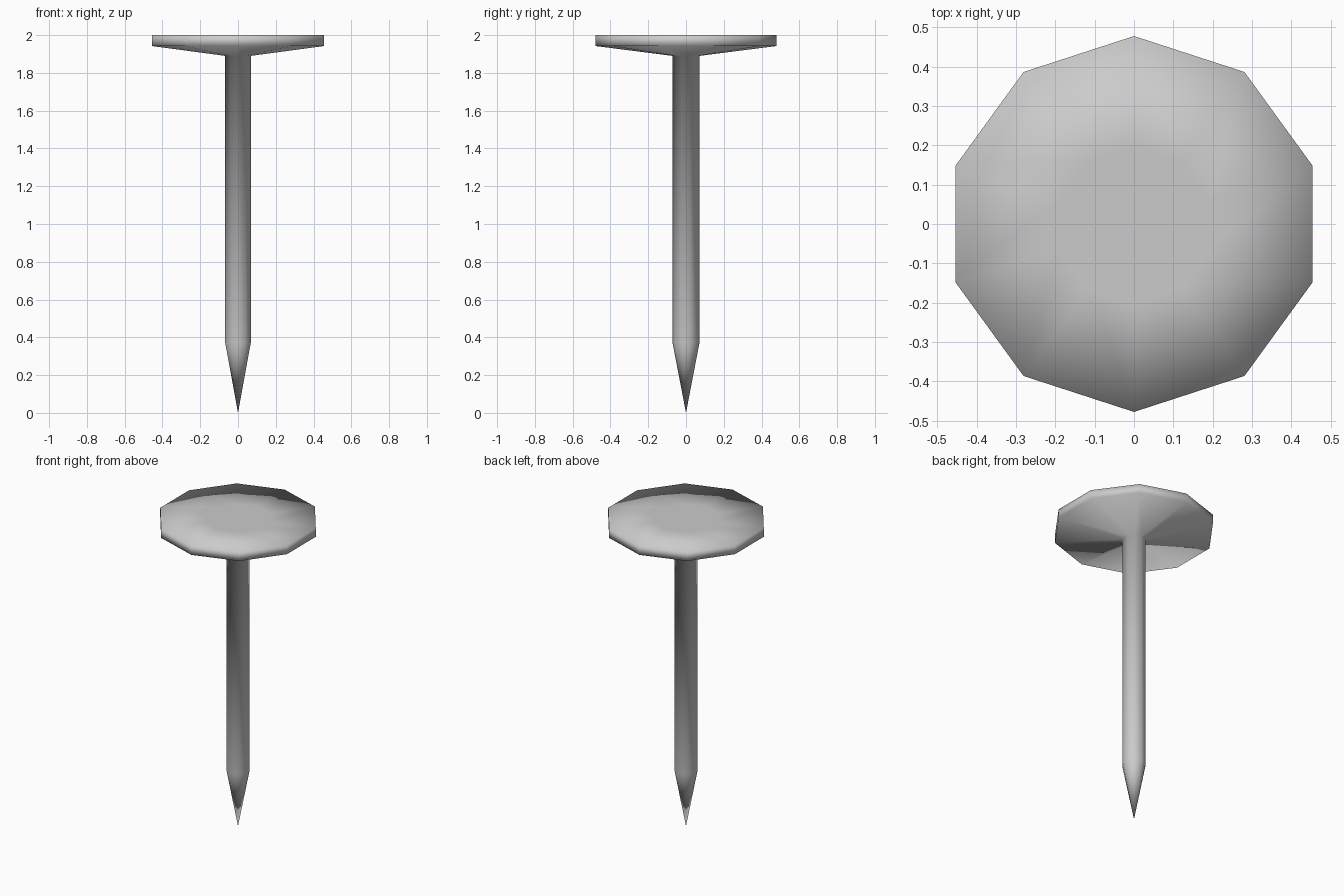
import bpy, bmesh
from math import sin, cos, pi

if "Cube" in bpy.data.objects:
    bpy.data.objects.remove(bpy.data.objects["Cube"])

SIDES = 10
# radius, height from above the point up to the flat top of the head
PROFILE = [(0.071, 0.37), (0.071, 1.89), (0.478, 1.942), (0.478, 2.0), (0.2, 2.0)]

bm = bmesh.new()


def ring(radius, z):
    # corners lie on the y axis, flats face the x axis
    return [bm.verts.new((radius * sin(2 * pi * i / SIDES),
                          radius * cos(2 * pi * i / SIDES), z)) for i in range(SIDES)]


rings = [ring(r, z) for r, z in PROFILE]
tip = bm.verts.new((0, 0, 0))

# point, shank, head underside, rim and top
for i in range(SIDES):
    j = (i + 1) % SIDES
    bm.faces.new((tip, rings[0][i], rings[0][j]))
    for low, high in zip(rings, rings[1:]):
        bm.faces.new((low[i], high[i], high[j], low[j]))
bm.faces.new(rings[-1])

bmesh.ops.recalc_face_normals(bm, faces=bm.faces)
for f in bm.faces:
    f.smooth = True

mesh = bpy.data.meshes.new("nail")
bm.to_mesh(mesh)
bm.free()
bpy.context.collection.objects.link(bpy.data.objects.new("nail", mesh))
